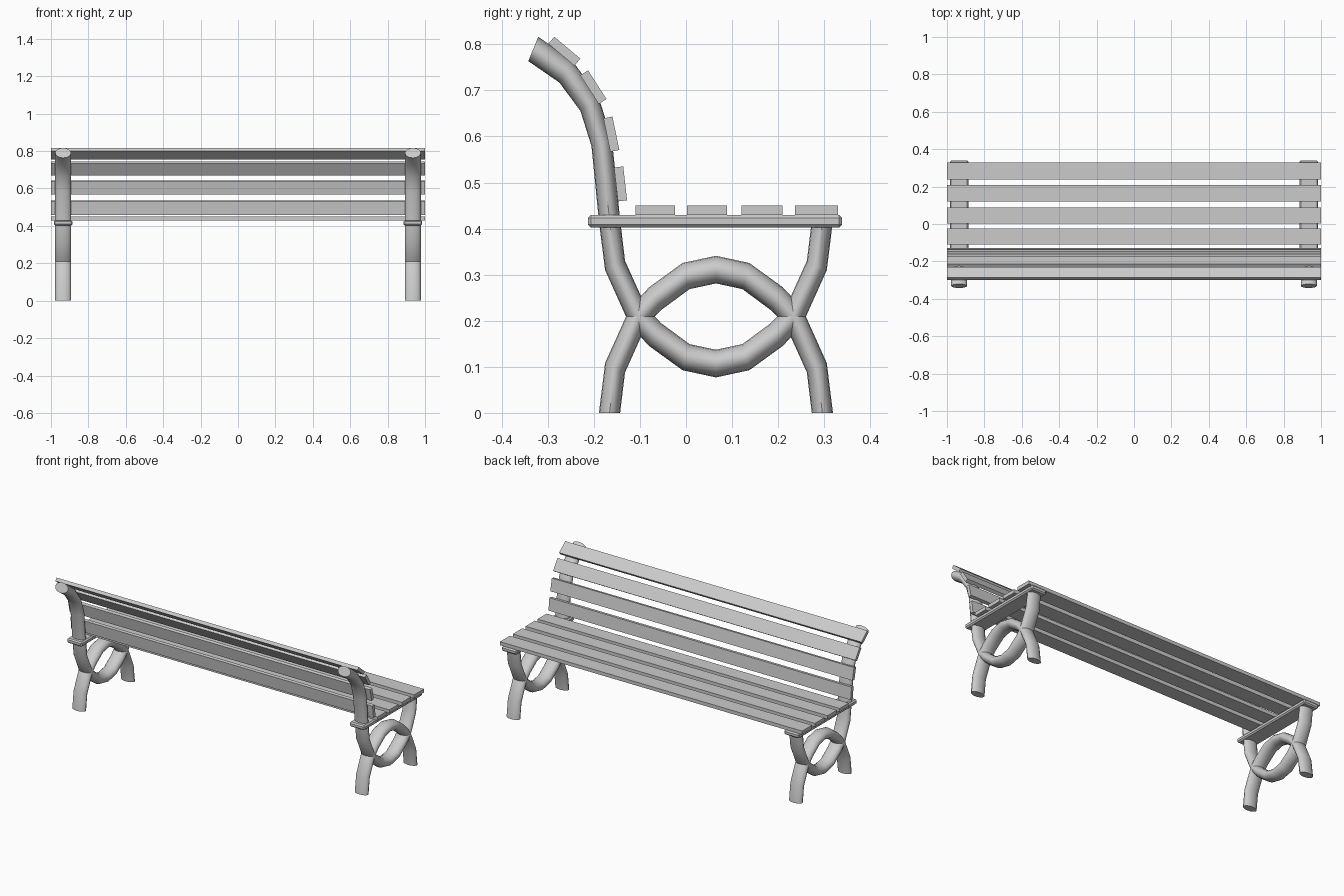
import bpy, bmesh, math
from mathutils import Vector, Matrix

if "Cube" in bpy.data.objects:
    bpy.data.objects.remove(bpy.data.objects["Cube"])

SX, SY, SZ = 0.0425, 0.023, 0.03   # oval tube radii along each axis
SIDES = 16
END_X = 0.935                      # centre of each end frame


def finish(name, bm, smooth=False):
    bmesh.ops.recalc_face_normals(bm, faces=bm.faces)
    me = bpy.data.meshes.new(name)
    bm.to_mesh(me)
    bm.free()
    ob = bpy.data.objects.new(name, me)
    bpy.context.collection.objects.link(ob)
    if smooth:
        bpy.context.view_layer.objects.active = ob
        ob.select_set(True)
        bpy.ops.object.shade_smooth_by_angle(angle=math.radians(40))
        ob.select_set(False)
    return ob


def box(name, centre, size, tilt=0.0, bevel=0.0):
    bm = bmesh.new()
    bmesh.ops.create_cube(bm, size=1, matrix=Matrix.Diagonal((*size, 1)))
    if bevel:
        bmesh.ops.bevel(bm, geom=bm.edges[:], offset=bevel, segments=1, affect='EDGES')
    bm.transform(Matrix.Translation(centre) @ Matrix.Rotation(tilt, 4, 'X'))
    return finish(name, bm)


def tube(name, x, path, vertical_start=True, vertical_end=True):
    """Sweep a circle along a (y, z) path in squashed space, giving an oval tube."""
    pts = [Vector((0, y / SY, z / SZ)) for y, z in path]
    bm = bmesh.new()
    rings = []
    for i, p in enumerate(pts):
        a = (p - pts[i - 1]).normalized() if i else None
        b = (pts[i + 1] - p).normalized() if i < len(pts) - 1 else None
        t = ((a or b) + (b or a)).normalized()
        if (i == 0 and vertical_start) or (b is None and vertical_end):
            t = Vector((0, 0, math.copysign(1, t.z)))
        side = Vector((0, -t.z, t.y))
        ring = []
        for k in range(SIDES):
            ang = 2 * math.pi * k / SIDES
            v = p + Vector((1, 0, 0)) * math.cos(ang) + side * math.sin(ang)
            ring.append(bm.verts.new((x + v.x * SX, v.y * SY, v.z * SZ)))
        rings.append(ring)
    for r, s in zip(rings, rings[1:]):
        for k in range(SIDES):
            n = (k + 1) % SIDES
            bm.faces.new((r[k], r[n], s[n], s[k]))
    bm.faces.new(rings[0])
    bm.faces.new(rings[-1])
    return finish(name, bm, smooth=True)


# Paths: half of the leg-and-arch curve, mirrored front to back and top to bottom
MID_Y, MID_Z = 0.065, 0.209
half = [(-0.166, 0), (-0.154, 0.098), (-0.104, 0.209), (-0.067, 0.248), (0.0, 0.297)]
arch = half + [(MID_Y, 0.311)] + [(2 * MID_Y - y, z) for y, z in reversed(half)]
flipped = [(y, 2 * MID_Z - z) for y, z in arch]
back_curve = [(-0.3315, 0.79), (-0.261, 0.741), (-0.21, 0.672), (-0.183, 0.587)]

# End frames
for label, x in (("left", -END_X), ("right", END_X)):
    tube(f"lower_legs_{label}", x, arch)
    tube(f"back_post_{label}", x, back_curve + flipped, vertical_start=False)
    box(f"seat_bracket_{label}", (x, 0.063, 0.416), (0.1, 0.552, 0.028), bevel=0.007)

# Seat slats
for i, (y0, y1) in enumerate([(-0.11, -0.024), (0.002, 0.089), (0.12, 0.209), (0.237, 0.33)]):
    box(f"seat_slat_{i + 1}", (0, (y0 + y1) / 2, 0.4395), (2, y1 - y0, 0.021))

# Back slats: y, z and lean direction
for i, (y, z, dy, dz) in enumerate([(-0.142, 0.497, 4, 35), (-0.162, 0.605, 7, 34),
                                    (-0.201, 0.707, 18, 28), (-0.264, 0.785, 25, 21)]):
    box(f"back_slat_{i + 1}", (0, y, z), (2, 0.02, 0.074), tilt=math.atan2(dy, dz))
